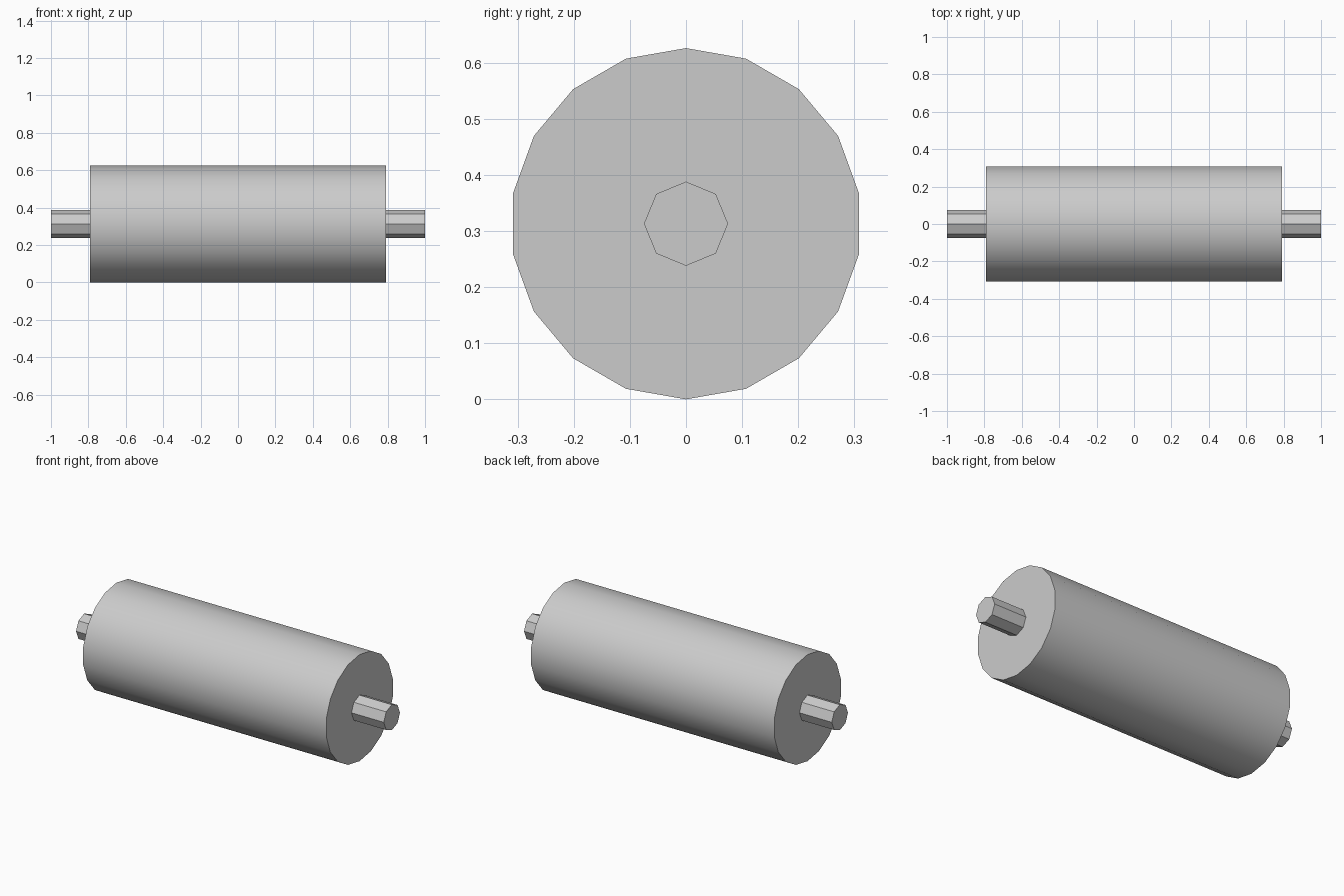
import bpy
import bmesh
from math import sin, cos, tau, radians

cube = bpy.data.objects.get("Cube")
if cube:
    bpy.data.objects.remove(cube, do_unlink=True)

CENTRE_Z = 0.313

grey = bpy.data.materials.new("plain grey")
grey.use_nodes = True
colour = (0.6, 0.6, 0.6, 1)
grey.diffuse_color = colour
grey.node_tree.nodes["Principled BSDF"].inputs["Base Color"].default_value = colour


def rod(name, sides, radius, x0, x1):
    """Prism along x with one corner pointing straight up."""
    bm = bmesh.new()
    ring = [bm.verts.new((x0, radius * sin(tau * i / sides), radius * cos(tau * i / sides)))
            for i in range(sides)]
    cap = bm.faces.new(ring)
    far = bmesh.ops.extrude_face_region(bm, geom=[cap], use_keep_orig=True)["geom"]
    bmesh.ops.translate(bm, vec=(x1 - x0, 0, 0),
                        verts=[g for g in far if isinstance(g, bmesh.types.BMVert)])
    bmesh.ops.recalc_face_normals(bm, faces=bm.faces)
    mesh = bpy.data.meshes.new(name)
    bm.to_mesh(mesh)
    bm.free()
    mesh.materials.append(grey)
    obj = bpy.data.objects.new(name, mesh)
    obj.location.z = CENTRE_Z
    bpy.context.collection.objects.link(obj)
    return obj


# Drum: rounded shading around the side, crisp end caps
drum = rod("roller_drum", 18, 0.313, -0.79, 0.79)
bpy.ops.object.select_all(action='DESELECT')
drum.select_set(True)
bpy.context.view_layer.objects.active = drum
bpy.ops.object.shade_smooth_by_angle(angle=radians(30))

# Faceted axle running through the drum
rod("axle", 8, 0.075, -1, 1)
